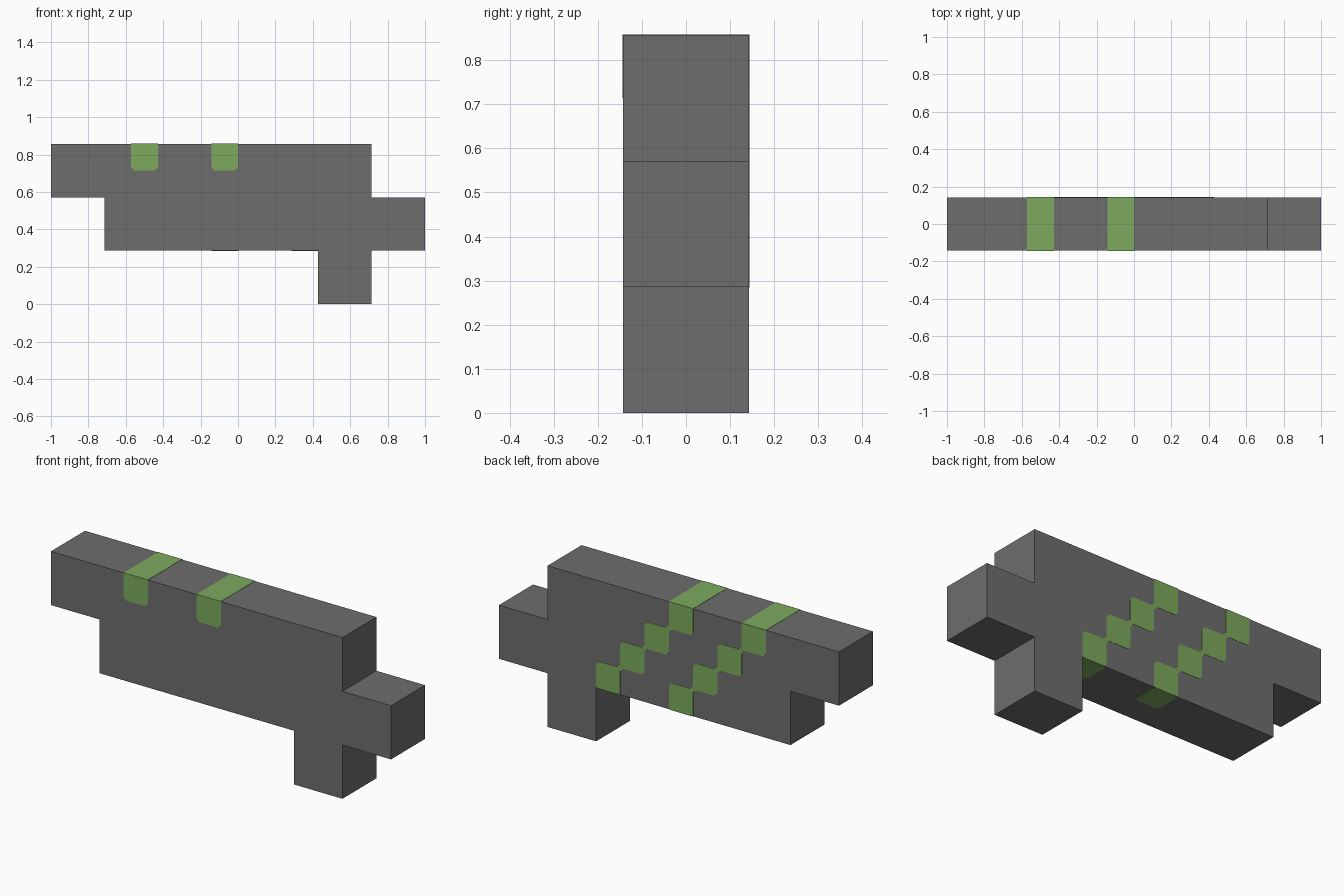
import bpy, bmesh
from mathutils import Vector

if "Cube" in bpy.data.objects:
    bpy.data.objects.remove(bpy.data.objects["Cube"], do_unlink=True)

U = 1 / 7        # grid unit: half the thickness of the block
T = 0.01         # plate thickness in grid units
C = 0.12         # clipped corner size in grid units


def material(name, rgb):
    m = bpy.data.materials.new(name)
    m.use_nodes = True
    m.diffuse_color = (*rgb, 1)
    bsdf = m.node_tree.nodes["Principled BSDF"]
    bsdf.inputs["Base Color"].default_value = (*rgb, 1)
    bsdf.inputs["Roughness"].default_value = 0.8
    return m


grey = material("dark grey", (0.155, 0.155, 0.155))
green = material("leaf green", (0.20, 0.40, 0.11))


def prism(name, outline, place, lo, hi, mat):
    """Extrude a 2D outline from depth lo to hi; place maps (a, b, depth) to x, y, z."""
    bm = bmesh.new()
    face = bm.faces.new([bm.verts.new(Vector(place(a, b, lo)) * U) for a, b in outline])
    out = bmesh.ops.extrude_face_region(bm, geom=[face])
    shift = (Vector(place(0, 0, hi)) - Vector(place(0, 0, lo))) * U
    bmesh.ops.translate(bm, vec=shift,
                        verts=[g for g in out["geom"] if isinstance(g, bmesh.types.BMVert)])
    bmesh.ops.recalc_face_normals(bm, faces=bm.faces)
    mesh = bpy.data.meshes.new(name)
    bm.to_mesh(mesh)
    bm.free()
    mesh.materials.append(mat)
    obj = bpy.data.objects.new(name, mesh)
    bpy.context.collection.objects.link(obj)
    return obj


def clip(points, keep):
    """Clip every corner of an outline, except those whose second value is in keep."""
    pts = [Vector(p) for p in points]
    out = []
    for i, p in enumerate(pts):
        if p.y in keep:
            out.append(p)
        else:
            for q in (pts[i - 1], pts[(i + 1) % len(pts)]):
                out.append(p + (q - p).normalized() * C)
    return out


def upright(a, b, d):
    return (a, d, b)


def flat(a, b, d):
    return (a, b, d)


def rect(x0, y0, y1):
    return [(x0, y0), (x0 + 1, y0), (x0 + 1, y1), (x0, y1)]


# Stepped block
body = [(-7, 4), (-5, 4), (-5, 2), (3, 2), (3, 0), (5, 0),
        (5, 2), (7, 2), (7, 4), (5, 4), (5, 6), (-7, 6)]
prism("stepped_block", body, upright, -1, 1, grey)

# Two stripes that wrap from the front, over the top, down the back and underneath
for label, x in (("right", -4), ("left", -1)):
    prism(label + "_stripe_front", clip(rect(x, 5, 6), (6,)), upright, -1 - T, -1, green)
    prism(label + "_stripe_top", rect(x, -1 - T, 1 + T), flat, 6, 6 + T, green)
    # Diagonal staircase on the back
    steps = [(x, 6), (x + 1, 6)]
    for k in range(1, 4):
        steps += [(x + k, 6 - k), (x + k + 1, 6 - k)]
    steps += [(x + 4, 2), (x + 3, 2)]
    for k in range(3, 0, -1):
        steps += [(x + k, 6 - k), (x + k - 1, 6 - k)]
    prism(label + "_stripe_back", clip(steps, (2, 6)), upright, 1, 1 + T, green)
    # End of the stripe underneath
    prism(label + "_stripe_under", clip(rect(x + 3, 0, 1 + T), (1 + T,)), flat, 2 - T, 2, green)
